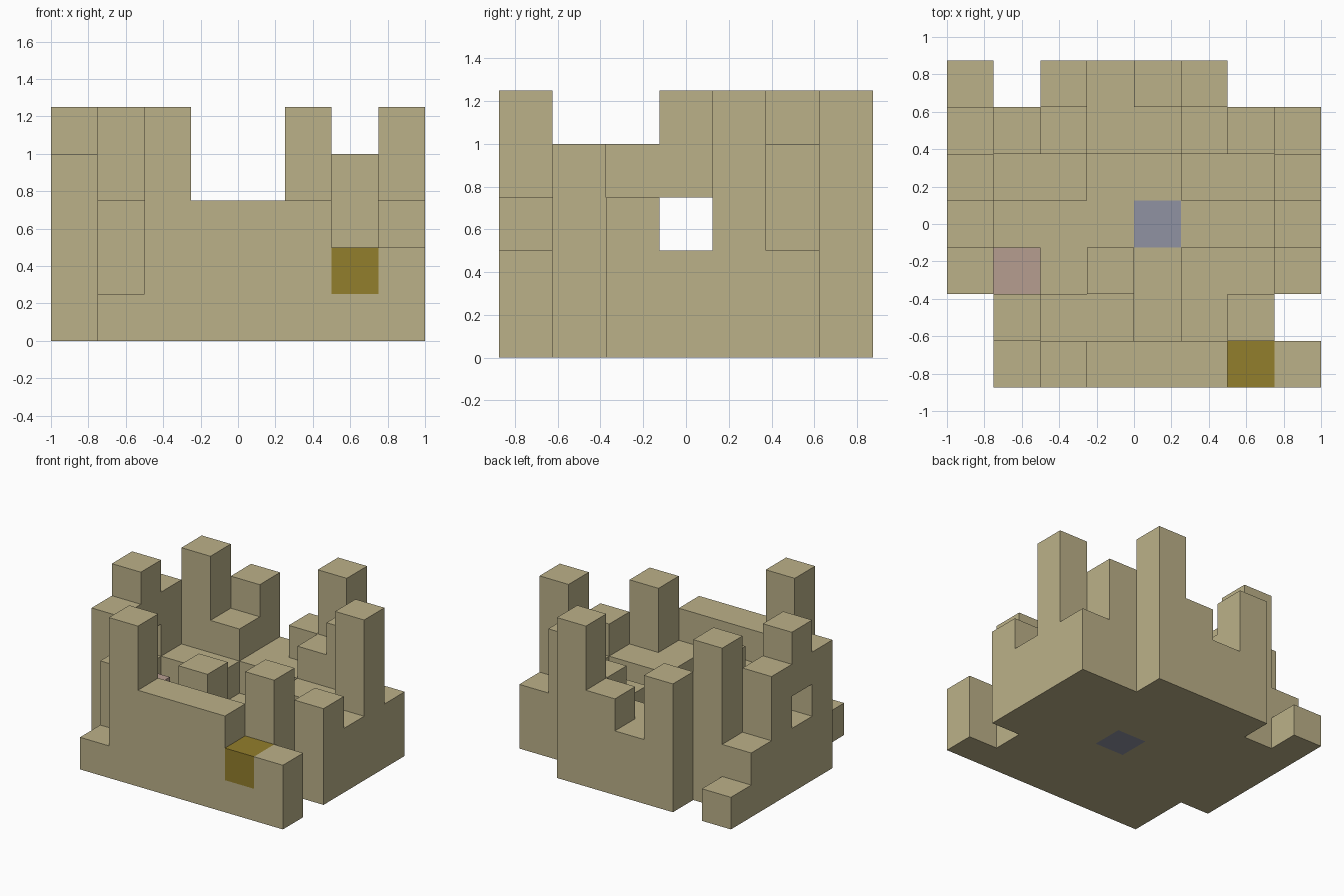
import bpy, bmesh
from mathutils import Vector

if "Cube" in bpy.data.objects:
    bpy.data.objects.remove(bpy.data.objects["Cube"], do_unlink=True)

CELL = 0.25
# Block heights of the fort, back row first, x from left to right; "." is empty
PLAN = [
    "1.4235..",
    "25322342",
    "42211225",
    "51111112",
    "42131223",
    ".322124.",
    ".1533322",
][::-1]
COLS, ROWS = len(PLAN[0]), len(PLAN)


def material(name, rgb):
    mat = bpy.data.materials.new(name)
    mat.use_nodes = True
    mat.diffuse_color = (*rgb, 1)
    mat.node_tree.nodes["Principled BSDF"].inputs["Base Color"].default_value = (*rgb, 1)
    return mat


sandstone = material("sandstone", (0.50, 0.44, 0.25))
gold = material("gold", (0.29, 0.21, 0.025))
slate = material("slate_blue", (0.28, 0.29, 0.36))
pink = material("dusty_pink", (0.47, 0.34, 0.28))

# Single coloured blocks: cell -> part name and material
ACCENTS = {
    (6, 0, 1): ("gate_block", gold),
    (4, 3, 0): ("courtyard_tile", slate),
    (1, 2, 1): ("pink_block", pink),
}

# Fill the cells, then open the window in the side wall
solid = {(i, j, k)
         for j, row in enumerate(PLAN)
         for i, h in enumerate(row) if h != "."
         for k in range(int(h))}
solid.discard((0, 3, 2))


def part_of(cell):
    """Sort a cell into a named part."""
    i, j, k = cell
    if cell in ACCENTS:
        return ACCENTS[cell]
    if k == 0:
        return "foundation", sandstone
    if j == 0:
        return "front_wall", sandstone
    if j >= ROWS - 2:
        return "back_wall", sandstone
    if i == 0:
        return "right_wall", sandstone
    if i == COLS - 1:
        return "left_wall", sandstone
    return "courtyard_steps", sandstone


def build(name, mat, cells):
    """Skin the cells with only their exposed faces."""
    bm = bmesh.new()
    for cell in cells:
        centre = Vector(((cell[0] + 0.5 - COLS / 2) * CELL,
                         (cell[1] + 0.5 - ROWS / 2) * CELL,
                         (cell[2] + 0.5) * CELL))
        for axis in range(3):
            for side in (-1, 1):
                near = list(cell)
                near[axis] += side
                if tuple(near) in solid:
                    continue
                n, u = Vector(), Vector()
                n[axis] = side
                u[(axis + 1) % 3] = 1
                v = n.cross(u)
                bm.faces.new([bm.verts.new(centre + (n + a * u + b * v) * CELL / 2)
                              for a, b in ((-1, -1), (1, -1), (1, 1), (-1, 1))])
    bmesh.ops.remove_doubles(bm, verts=bm.verts, dist=0.001)
    mesh = bpy.data.meshes.new(name)
    bm.to_mesh(mesh)
    bm.free()
    mesh.materials.append(mat)
    bpy.context.collection.objects.link(bpy.data.objects.new(name, mesh))


# Gather the cells by part and build each one
parts = {}
for cell in sorted(solid):
    parts.setdefault(part_of(cell), []).append(cell)
for (name, mat), cells in parts.items():
    build(name, mat, cells)
